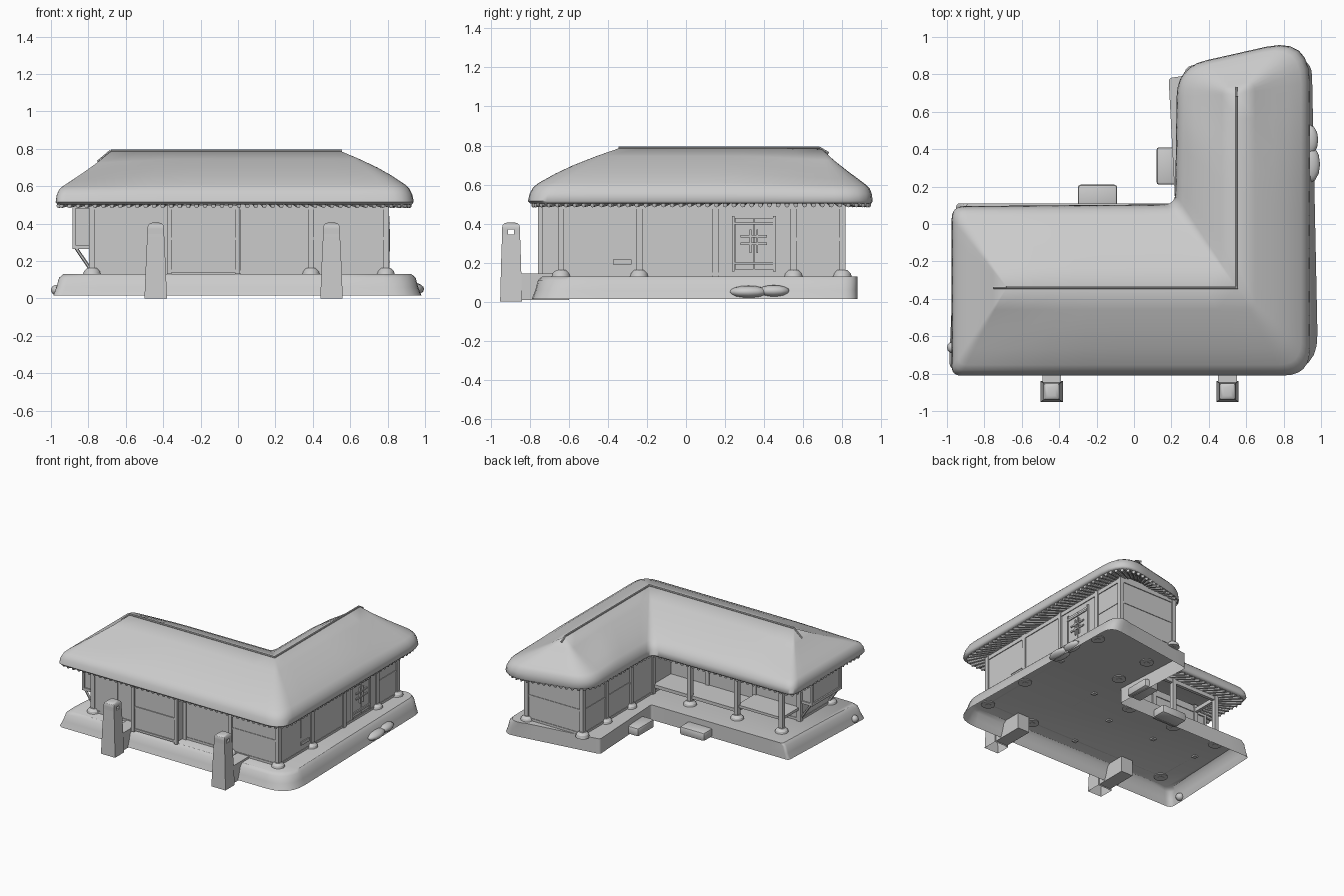
import bpy, bmesh, math
from mathutils import Vector

if "Cube" in bpy.data.objects:
    bpy.data.objects.remove(bpy.data.objects["Cube"])

grey = bpy.data.materials.new("plain_grey")
grey.diffuse_color = (0.6, 0.6, 0.6, 1)
grey.use_nodes = True
grey.node_tree.nodes["Principled BSDF"].inputs["Base Color"].default_value = grey.diffuse_color


def finish(name, bm, smooth=None):
    bmesh.ops.recalc_face_normals(bm, faces=bm.faces)
    me = bpy.data.meshes.new(name)
    bm.to_mesh(me)
    bm.free()
    ob = bpy.data.objects.new(name, me)
    bpy.context.collection.objects.link(ob)
    me.materials.append(grey)
    if smooth:
        bpy.context.view_layer.objects.active = ob
        ob.select_set(True)
        bpy.ops.object.shade_smooth_by_angle(angle=math.radians(smooth))
        ob.select_set(False)
    return ob


def add_box(bm, x0, x1, y0, y1, z0, z1):
    vs = bmesh.ops.create_cube(bm, size=1)["verts"]
    for v in vs:
        v.co = Vector(((x0 + x1) / 2 + v.co.x * (x1 - x0),
                       (y0 + y1) / 2 + v.co.y * (y1 - y0),
                       (z0 + z1) / 2 + v.co.z * (z1 - z0)))
    return vs


def boxes(name, items):
    bm = bmesh.new()
    for b in items:
        add_box(bm, *b)
    return finish(name, bm)


def add_rod(bm, a, b, r, n=8, r2=None):
    a, b = Vector(a), Vector(b)
    q = (b - a).to_track_quat('Z', 'Y')
    vs = bmesh.ops.create_cone(bm, cap_ends=True, segments=n, radius1=r,
                               radius2=r if r2 is None else r2, depth=(b - a).length)["verts"]
    for v in vs:
        v.co = q @ v.co + (a + b) / 2


def rounded_outline(corners, edge_steps=8):
    """corners: (x, y, radius, ridge point); returns [(point, ridge point)]"""
    n, arcs, out = len(corners), [], []
    for i, (x, y, r, ridge) in enumerate(corners):
        p = Vector((x, y))
        a = p + (Vector(corners[i - 1][:2]) - p).normalized() * r
        b = p + (Vector(corners[(i + 1) % n][:2]) - p).normalized() * r
        arcs.append(([a * (1 - t) ** 2 + p * 2 * t * (1 - t) + b * t * t
                      for t in (k / 6 for k in range(7))], Vector(ridge)))
    for i, (arc, ridge) in enumerate(arcs):
        out += [(p, ridge) for p in arc]
        nxt, nridge = arcs[(i + 1) % n]
        for k in range(1, edge_steps):
            t = k / edge_steps
            out.append((arc[-1].lerp(nxt[0], t), ridge.lerp(nridge, t)))
    return out


def loft(name, rings, cap=False, smooth=40):
    bm = bmesh.new()
    loops = [[bm.verts.new(p) for p in ring] for ring in rings]
    n = len(loops[0])
    for a, b in zip(loops, loops[1:]):
        for i in range(n):
            bm.faces.new((a[i], a[(i + 1) % n], b[(i + 1) % n], b[i]))
    if cap:
        bm.faces.new(loops[-1])
    bmesh.ops.remove_doubles(bm, verts=bm.verts, dist=0.0005)
    return finish(name, bm, smooth)


# thatched L-shaped roof: outline swept up to the ridge, hipped ends a little flatter
P, Q, R = (-0.68, -0.34), (0.55, -0.34), (0.55, 0.69)
eaves = rounded_outline([(-0.975, -0.81, 0.05, P), (0.94, -0.81, 0.14, Q),
                         (0.94, 1.0, 0.24, R), (0.23, 0.84, 0.16, R),
                         (0.22, 0.105, 0.06, Q), (-0.975, 0.095, 0.07, P)])
under = [(1, 0.56), (0.5, 0.54), (0.12, 0.507), (0.03, 0.502)]
over = [(0, 0.515), (0.02, 0.555), (0.06, 0.587), (0.12, 0.609), (0.3, 0.656),
        (0.5, 0.700), (0.75, 0.746), (1, 0.787)]


def hip_drop(q, t):
    near = min((q - Vector(P)).length, (q - Vector(R)).length)
    return 0.11 * t * (1 - t) * max(0, 1 - near / 0.35)


loft("thatched_roof", [[(*p.lerp(q, t), z) for p, q in eaves] for t, z in under]
     + [[(*p.lerp(q, t), z - hip_drop(q, t)) for p, q in eaves] for t, z in over], smooth=60)

# ridge poles
bm = bmesh.new()
add_rod(bm, (-0.75, -0.34, 0.730), (-0.68, -0.34, 0.789), 0.007)
add_rod(bm, (-0.68, -0.34, 0.789), (0.555, -0.34, 0.789), 0.007)
add_rod(bm, (0.55, -0.345, 0.789), (0.55, 0.68, 0.789), 0.007)
add_rod(bm, (0.55, 0.68, 0.789), (0.55, 0.73, 0.760), 0.007)
finish("ridge_poles", bm, 40)

# rafter ends spaced evenly along the eaves
bm = bmesh.new()
travel, gap = 0.0, 0.046
for (p, q), (p2, q2) in zip(eaves, eaves[1:] + eaves[:1]):
    length = (p2 - p).length
    while travel < length:
        t = travel / length
        e, r = p.lerp(p2, t), q.lerp(q2, t)
        outer, inner = e.lerp(r, 0.05), e.lerp(r, 0.45)
        add_rod(bm, (*outer, 0.495), (*inner, 0.525), 0.012, 8)
        travel += gap
    travel -= length
finish("rafters", bm, 40)
loft("eave_batten", [[(*p.lerp(q, t), z) for p, q in eaves]
                     for t, z in ((0.05, 0.502), (0.05, 0.514), (0.09, 0.514), (0.09, 0.502), (0.05, 0.502))])

# hollow stone platform with a battered edge
O = (0, 0)
base = rounded_outline([(-0.985, -0.775, 0.05, O), (0.98, -0.785, 0.2, O), (0.945, 0.89, 0.10, O),
                        (0.185, 0.78, 0.02, O), (0.22, 0.11, 0.02, O), (-0.945, 0.11, 0.02, O)])


def shrink(p, d):
    x = p.x - d if p.x > 0.8 else p.x + d if p.x < -0.8 else p.x
    y = p.y + d if p.y < -0.6 else p.y
    return x, y


loft("stone_platform", [[(*shrink(p, d), z) for p, _ in base]
                        for d, z in ((-0.005, 0.015), (0.012, 0.06), (0.026, 0.11), (0.048, 0.13))], True)

# step stones and edge boulders
bm = bmesh.new()
for x0, x1, y0, y1, z1 in ((-0.30, -0.09, 0.08, 0.21, 0.085), (0.12, 0.24, 0.21, 0.41, 0.085)):
    add_box(bm, x0, x1, y0, y1, 0.02, z1)
bmesh.ops.bevel(bm, geom=bm.edges[:], offset=0.015, segments=2, profile=0.5, affect='EDGES')
finish("step_stones", bm, 40)
bm = bmesh.new()
for c, s in (((0.94, 0.32, 0.05), (0.055, 0.10, 0.032)), ((0.94, 0.45, 0.055), (0.045, 0.08, 0.03)),
             ((-0.97, -0.66, 0.045), (0.03, 0.03, 0.028))):
    for v in bmesh.ops.create_uvsphere(bm, u_segments=12, v_segments=8, radius=1)["verts"]:
        v.co = Vector(c) + v.co * Vector(s)
finish("boulders", bm, 50)

# columns, some of them on rounded foundation stones
stoned = [(x, -0.64) for x in (-0.78, 0.39, 0.79)]
stoned += [(0.79, y) for y in (-0.24, 0.55, 0.80)]
stoned += [(0.32, y) for y in (0.80, 0.52, 0.22)] + [(x, -0.05) for x in (-0.78, -0.4, 0.0)]
plain = [(0.0, -0.64), (0.79, 0.15), (0.32, -0.05)] + [(x, -0.27) for x in (-0.78, -0.4, 0.0)]
boxes("columns", [(x - 0.016, x + 0.016, y - 0.016, y + 0.016, 0.12, 0.535) for x, y in stoned + plain])
bm = bmesh.new()
for x, y in stoned:
    add_rod(bm, (x, y, 0.122), (x, y, 0.145), 0.05, 12, 0.044)
    add_rod(bm, (x, y, 0.145), (x, y, 0.162), 0.044, 12, 0.026)
finish("foundation_stones", bm, 40)

# plaster walls, given as runs along x or y
runs = [(-0.78, -0.64, 0.79, -0.64), (0.79, -0.64, 0.79, 0.80), (0.32, 0.80, 0.79, 0.80),
        (0.32, -0.27, 0.32, 0.80), (-0.78, -0.27, 0.32, -0.27), (-0.78, -0.64, -0.78, -0.27)]


def along(run, h, z0, z1):
    x0, y0, x1, y1 = run
    return (x0 - h, x1 + h, y0 - h, y1 + h, z0, z1)


boxes("plaster_walls", [along(r, 0.006, 0.13, 0.53) for r in runs])
beams = runs + [(-0.78, -0.05, 0.32, -0.05), (-0.78, -0.27, -0.78, -0.05)]
boxes("top_beams", [along(r, 0.012, 0.475, 0.505) for r in beams])
boxes("sill_beams", [along(r, 0.010, 0.135, 0.15) for r in runs])
rails = [(0.39, -0.64, 0.79, -0.64), (0.79, 0.55, 0.79, 0.80), (0.32, 0.80, 0.79, 0.80),
         (0.32, 0.22, 0.32, 0.80), (-0.40, -0.27, 0.0, -0.27)]
boxes("middle_rails", [along(r, 0.010, 0.312, 0.328) for r in rails])

# front closet bay
boxes("closet_bay", [(-0.37, -0.01, -0.745, -0.64, 0.135, 0.50)])
boxes("closet_frame", [(-0.38, -0.355, -0.757, -0.735, 0.13, 0.5), (-0.015, 0.01, -0.757, -0.735, 0.13, 0.5),
                       (-0.37, 0.0, -0.752, -0.735, 0.312, 0.326), (-0.37, 0.0, -0.752, -0.735, 0.14, 0.155),
                       (-0.37, 0.0, -0.752, -0.735, 0.475, 0.495)])

# raised veranda floor, with a higher bench in the left bay
boxes("veranda_floor", [(-0.40, 0.32, -0.27, -0.05, 0.175, 0.20), (-0.78, -0.40, -0.27, -0.05, 0.215, 0.235)])

# left alcove hung on braces
boxes("alcove", [(-0.875, -0.78, -0.62, -0.28, 0.27, 0.50)])
boxes("alcove_frame", [(-0.885, -0.78, y - 0.01, y + 0.01, z, z + 0.02) for y in (-0.62, -0.28) for z in (0.265, 0.48)]
      + [(-0.885, -0.868, y - 0.01, y + 0.01, 0.265, 0.5) for y in (-0.62, -0.28)]
      + [(-0.885, -0.868, -0.62, -0.28, 0.265, 0.285)])
bm = bmesh.new()
for y in (-0.62, -0.28):
    add_rod(bm, (-0.87, y, 0.275), (-0.785, y, 0.15), 0.009, 6)
finish("alcove_braces", bm)

# plank door, shutter and small vent on the right side
X = 0.796
door = [(X, X + 0.008, 0.25, 0.345, 0.165, 0.43), (X, X + 0.008, 0.35, 0.445, 0.165, 0.43)]
door += [(X, X + 0.016, 0.24, 0.455, z, z + 0.014) for z in (0.19, 0.395)]
door += [(X, X + 0.016, 0.28, 0.415, z, z + 0.012) for z in (0.29, 0.33)]
door += [(X, X + 0.018, y, y + 0.01, 0.25, 0.37) for y in (0.325, 0.36)]
door += [(X, X + 0.013, y, y + 0.014, 0.155, 0.44) for y in (0.235, 0.446)]
boxes("plank_door", door)
boxes("vent", [(X, X + 0.008, -0.375, -0.28, 0.19, 0.215)])
boxes("shutter", [(X, X + 0.005, -0.38, -0.26, 0.25, 0.41)])
boxes("front_door_leaf", [(-0.72, -0.57, -0.652, -0.645, 0.15, 0.475)])

# chimneys with smoke openings near the rounded top and low flues to the house
for name, cx in (("left_chimney", -0.44), ("right_chimney", 0.50)):
    bm = bmesh.new()
    prev = None
    for z, w, y0, y1 in ((0.0, 0.06, -0.952, -0.84), (0.2, 0.052, -0.947, -0.845), (0.345, 0.045, -0.942, -0.85)):
        ring = [bm.verts.new(p) for p in ((cx - w, y0, z), (cx + w, y0, z), (cx + w, y1, z), (cx - w, y1, z))]
        for i in range(4 if prev else 0):
            bm.faces.new((prev[i], prev[(i + 1) % 4], ring[(i + 1) % 4], ring[i]))
        prev = ring
    bm.faces.new(prev)
    for y0, y1 in ((-0.942, -0.912), (-0.882, -0.85)):
        add_box(bm, cx - 0.044, cx + 0.044, y0, y1, 0.34, 0.374)
    cap = add_box(bm, cx - 0.044, cx + 0.044, -0.942, -0.85, 0.37, 0.405)
    top_edges = list({e for v in cap for e in v.link_edges if all(w.co.z > 0.4 for w in e.verts)})
    bmesh.ops.bevel(bm, geom=top_edges, offset=0.025, segments=3, profile=0.5, affect='EDGES')
    add_box(bm, cx - 0.05, cx + 0.05, -0.85, -0.60, 0.01, 0.145)
    finish(name, bm, 30)
